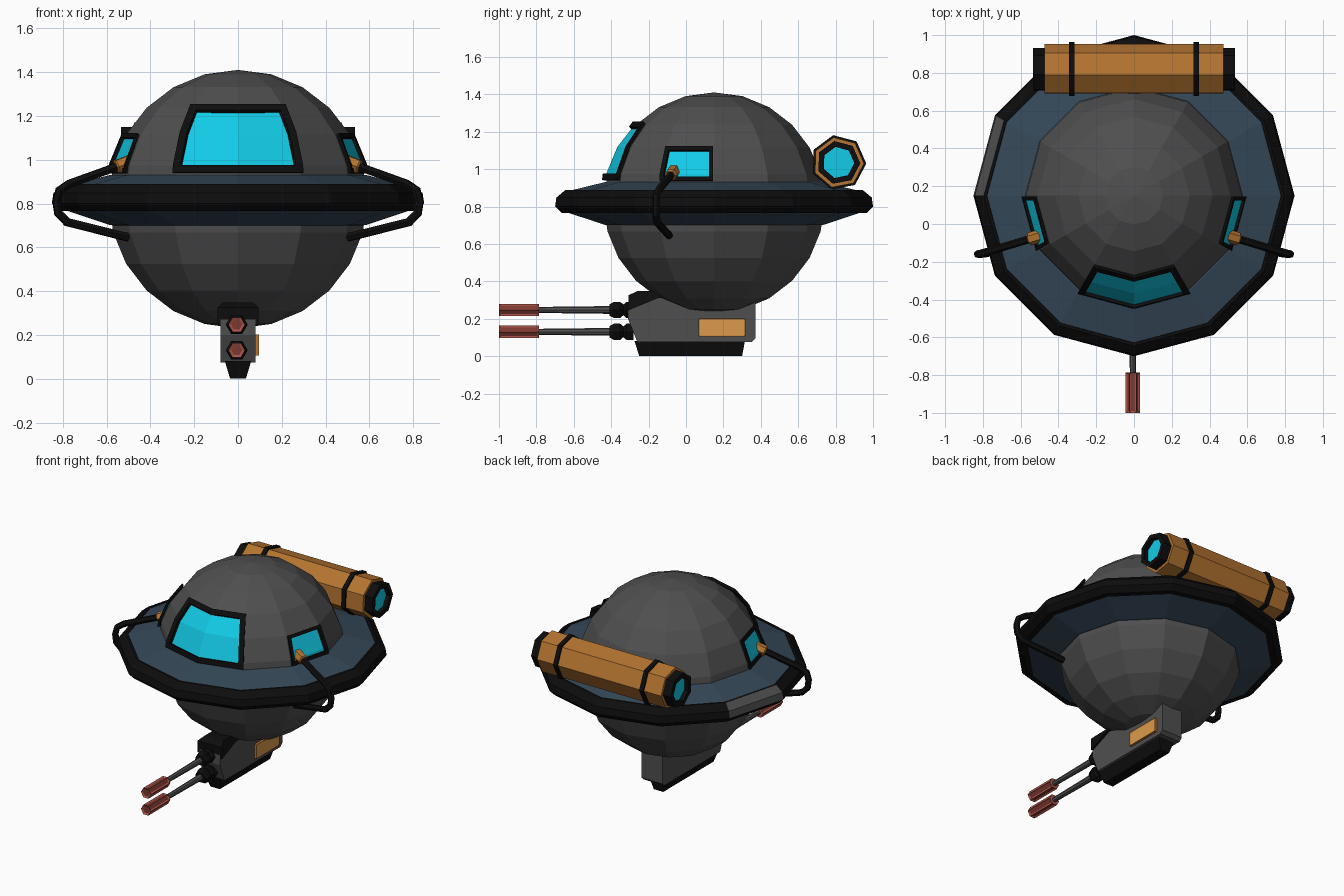
import bpy, bmesh, math
from mathutils import Matrix, Vector

if "Cube" in bpy.data.objects:
    bpy.data.objects.remove(bpy.data.objects["Cube"])

def material(name, rgb):
    m = bpy.data.materials.new(name)
    m.diffuse_color = (*rgb, 1)
    m.use_nodes = True
    m.node_tree.nodes["Principled BSDF"].inputs["Base Color"].default_value = m.diffuse_color
    return m

GREY = material("hull grey", (.078, .078, .078))
BLACK = material("trim black", (.004, .004, .004))
BLUE = material("disc blue", (.035, .064, .096))
CYAN = material("glass cyan", (.006, .60, .80))
ORANGE = material("canister orange", (.46, .175, .03))
YELLOW = material("panel yellow", (.70, .33, .07))
RED = material("muzzle red", (.42, .09, .065))
DARK_RED = material("slot dark red", (.20, .04, .03))

CY, CZ, R = .15, .82, .59          # hull sphere centre and radius
C = Vector((0, CY, CZ))

def finish(name, bm, *mats, recalc=True):
    if recalc:
        bmesh.ops.recalc_face_normals(bm, faces=bm.faces)
    me = bpy.data.meshes.new(name)
    bm.to_mesh(me)
    bm.free()
    for m in mats:
        me.materials.append(m)
    ob = bpy.data.objects.new(name, me)
    bpy.context.collection.objects.link(ob)
    return ob

def lathe_bm(profile, n, mat=Matrix(), phase=0, closed=False):
    """Revolve (radius, height) points around local z."""
    bm = bmesh.new()
    rings = []
    for r, h in profile:
        rings.append([bm.verts.new(mat @ Vector((r * math.cos(phase + math.tau * i / n),
                                                 r * math.sin(phase + math.tau * i / n), h)))
                      for i in range(n)])
    pairs = list(zip(rings, rings[1:]))
    if closed:
        pairs.append((rings[-1], rings[0]))
    for a, b in pairs:
        for i in range(n):
            j = (i + 1) % n
            bm.faces.new((a[i], a[j], b[j], b[i]))
    bmesh.ops.remove_doubles(bm, verts=bm.verts, dist=1e-5)
    return bm

def lathe(name, profile, n, color, mat=Matrix(), phase=0, closed=False):
    return finish(name, lathe_bm(profile, n, mat, phase, closed), color)

def prism(name, pts, half, color, bevel=0):
    """Side outline of (y, z) points, widened in x by half(z)."""
    bm = bmesh.new()
    a, b = [[bm.verts.new((s * half(z), y, z)) for y, z in pts] for s in (-1, 1)]
    bm.faces.new(a)
    bm.faces.new(b[::-1])
    for i in range(len(pts)):
        j = (i + 1) % len(pts)
        bm.faces.new((a[i], b[i], b[j], a[j]))
    if bevel:
        bmesh.ops.bevel(bm, geom=list(bm.edges), offset=bevel, segments=1, affect='EDGES')
    return finish(name, bm, color)

# Hull sphere
RINGS = [(R * math.sin(math.pi * k / 12), R * math.cos(math.pi * k / 12)) for k in range(13)]
at_hull = Matrix.Translation(C)
lathe("hull", RINGS, 12, GREY, at_hull)

# Disc and its rim
at_disc = Matrix.Translation((0, CY, 0))
lathe("disc", [(.5, .935), (.585, .93), (.79, .88), (.79, .77), (.585, .702), (.5, .69)],
      12, BLUE, at_disc)
bm = lathe_bm([(.77, .86), (.78, .888), (.795, .888), (.843, .848), (.85, .80), (.815, .765),
               (.775, .765)], 12, at_disc, closed=True)
for f in bm.faces:                  # one replaced rim section in hull grey
    p = f.calc_center_median() - Vector((0, CY, 0))
    ang = math.degrees(math.atan2(p.y, p.x))
    if 155 < ang < 175 and math.hypot(p.x, p.y) > .77 and p.z > .8:
        f.material_index = 1
finish("disc_rim", bm, BLACK, GREY)

# Windows that follow the hull facets
def hull_point(az, z, off):
    lat = z - CZ
    for (r0, h0), (r1, h1) in zip(RINGS, RINGS[1:]):
        if h1 <= lat <= h0:
            r = r0 + (r1 - r0) * (h0 - lat) / (h0 - h1)
            break
    r *= math.cos(math.radians(15)) / math.cos(math.radians(az % 30 - 15))
    a = math.radians(az)
    return C + Vector((r * math.cos(a), r * math.sin(a), lat)) * (1 + off)

def window(name, azs, zs, border, raise_by, side=1):
    bm = bmesh.new()
    g = [[bm.verts.new(hull_point(a, z, .012)) for a in azs] for z in zs]
    for v in bm.verts:
        v.co.x *= side
    for r0, r1 in zip(g, g[1:]):
        for i in range(len(azs) - 1):
            f = bm.faces.new((r0[i], r0[i + 1], r1[i + 1], r1[i]))
            f.normal_update()
            if f.normal.dot(f.calc_center_median() - C) < 0:
                f.normal_flip()
    glass = list(bm.faces)
    rim = bmesh.ops.inset_region(bm, faces=glass, thickness=border, use_boundary=True,
                                 use_even_offset=True)["faces"]
    new = bmesh.ops.extrude_face_region(bm, geom=rim)["geom"]
    for v in new:
        if isinstance(v, bmesh.types.BMVert):
            v.co = C + (v.co - C) * (1 + raise_by)
    for f in bm.faces:
        f.material_index = 0 if f in glass else 1
    finish(name, bm, CYAN, BLACK, recalc=False)

window("windshield", (-120, -90, -60), (.937, .9727, 1.115, 1.237), .034, .03)

# Side windows, hoses and their collars
for side, label in ((1, "right"), (-1, "left")):
    window(label + "_window", (-29.5, -.5), (.935, .9727, 1.112), .022, .025, side)
    pts = [Vector((side * x, y, z)) for x, y, z in
           ((.52, -.07, .98), (.77, -.145, .89), (.815, -.158, .86), (.828, -.16, .81),
            (.82, -.16, .755), (.78, -.155, .715), (.50, -.09, .645))]
    cu = bpy.data.curves.new(label + "_hose_path", 'CURVE')
    cu.dimensions = '3D'
    cu.bevel_depth = .021
    cu.bevel_resolution = 1
    cu.use_fill_caps = True
    sp = cu.splines.new('POLY')
    sp.points.add(len(pts) - 1)
    for p, co in zip(sp.points, pts):
        p.co = (*co, 1)
    tmp = bpy.data.objects.new("hose_helper", cu)
    bpy.context.collection.objects.link(tmp)
    bpy.context.view_layer.update()
    me = bpy.data.meshes.new_from_object(
        tmp.evaluated_get(bpy.context.evaluated_depsgraph_get()))
    bpy.data.objects.remove(tmp)
    me.materials.clear()
    me.materials.append(BLACK)
    for poly in me.polygons:
        poly.use_smooth = False
    bpy.context.collection.objects.link(bpy.data.objects.new(label + "_hose", me))
    d = (pts[1] - pts[0]).normalized()
    m = Matrix.Translation(pts[0]) @ d.to_track_quat('Z', 'Y').to_matrix().to_4x4()
    lathe(label + "_hose_collar", [(0, -.04), (.035, -.04), (.035, .035), (.027, .042), (0, .042)],
          6, ORANGE, m)

# Rear canister lying along x, seven sided
along_x = Matrix(((0, 0, 1, 0), (1, 0, 0, .815), (0, 1, 0, 1.035), (0, 0, 0, 1)))
ph = math.radians(-2)
lathe("canister", [(0, -.475), (.137, -.475), (.137, .475), (0, .475)], 7, ORANGE, along_x, ph)
for s, label in ((1, "right"), (-1, "left")):
    lathe(label + "_canister_strap", [(.13, s * .315), (.149, s * .315), (.149, s * .345),
          (.13, s * .345)], 7, BLACK, along_x, ph, closed=True)
    lathe(label + "_canister_cap", [(.117, s * .46), (.117, s * .535), (.085, s * .535),
          (.085, s * .46)], 7, BLACK, along_x, ph, closed=True)
    lathe(label + "_canister_lens", [(0, s * .505), (.086, s * .505)], 7, CYAN, along_x, ph)

# Gun housing under the hull
prism("gun_housing", [(-.26, .075), (.35, .075), (.372, .095), (.372, .32), (.2, .36),
                      (-.12, .36), (-.31, .27), (-.31, .2)], lambda z: .079, GREY)
prism("gun_hood", [(-.308, .325), (-.26, .348), (-.05, .348), (-.05, .31), (-.15, .31),
                   (-.308, .245)], lambda z: .093 if z < .33 else .07, BLACK)
prism("gun_skid", [(-.25, 0), (.30, 0), (.315, .08), (-.275, .08)],
      lambda z: .036 + .3 * z, BLACK)

# Ammunition panel on the right side only
bm = bmesh.new()
bmesh.ops.create_cube(bm, size=1, matrix=Matrix.Translation((.082, .192, .153)) @
                      Matrix.Diagonal((.026, .25, .096, 1)))
outer = [f for f in bm.faces if f.normal.x > .5]
for f in bm.faces:
    f.material_index = 1
bmesh.ops.inset_region(bm, faces=outer, thickness=.009, depth=-.003)
outer[0].material_index = 0
finish("ammo_panel", bm, YELLOW, ORANGE)

# Two barrels, heights in the profiles are distances forward
for z, label in ((.247, "upper"), (.13, "lower")):
    m = Matrix.Translation((-.006, 0, z)) @ Matrix.Rotation(math.pi / 2, 4, 'X')
    lathe(label + "_barrel_joint", [(.05, .28), (.05, .318), (.033, .335), (.05, .352),
          (.05, .385), (.036, .408), (0, .408)], 6, BLACK, m)
    lathe(label + "_barrel", [(.021, .39), (.016, .80)], 8, GREY, m)
    bm = lathe_bm([(0, .785), (.038, .785), (.038, 1), (0, 1)], 6, m)
    bmesh.ops.dissolve_limit(bm, angle_limit=.05, verts=bm.verts, edges=bm.edges)
    bmesh.ops.recalc_face_normals(bm, faces=bm.faces)
    slots = [f for f in bm.faces if f.calc_center_median().y < -.8]
    bmesh.ops.inset_individual(bm, faces=slots, thickness=.013, depth=-.006)
    for f in slots:
        f.material_index = 1
    finish(label + "_muzzle", bm, RED, DARK_RED)
